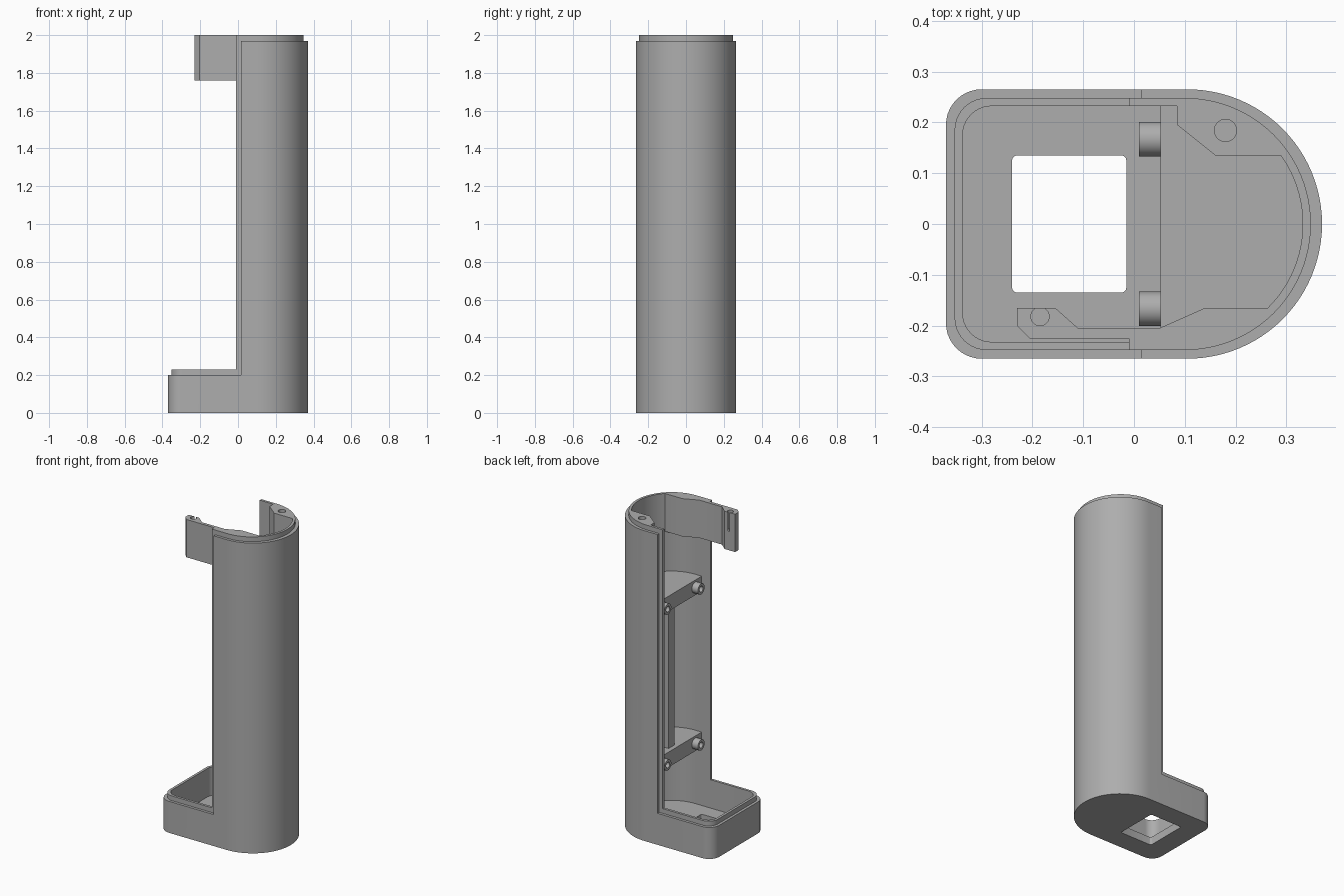
import bpy, bmesh, math

if "Cube" in bpy.data.objects:
    bpy.data.objects.remove(bpy.data.objects["Cube"])

grey = bpy.data.materials.new("matte grey")
grey.diffuse_color = (0.42, 0.42, 0.42, 1)
grey.use_nodes = True
grey.node_tree.nodes["Principled BSDF"].inputs["Base Color"].default_value = grey.diffuse_color


def prism(name, pts, z0, z1):
    """Extrude a counter-clockwise outline from z0 to z1."""
    bm = bmesh.new()
    face = bm.faces.new([bm.verts.new((x, y, z0)) for x, y in pts])
    top = bmesh.ops.extrude_face_region(bm, geom=[face])["geom"]
    for v in top:
        if isinstance(v, bmesh.types.BMVert):
            v.co.z = z1
    bmesh.ops.recalc_face_normals(bm, faces=bm.faces)
    me = bpy.data.meshes.new(name)
    bm.to_mesh(me)
    bm.free()
    ob = bpy.data.objects.new(name, me)
    me.materials.append(grey)
    bpy.context.collection.objects.link(ob)
    return ob


def boolean(ob, tool, op):
    """Apply a boolean and throw the tool away."""
    mod = ob.modifiers.new("cut", 'BOOLEAN')
    mod.operation, mod.solver, mod.object = op, 'EXACT', tool
    bpy.context.view_layer.objects.active = ob
    bpy.ops.object.modifier_apply(modifier=mod.name)
    bpy.data.objects.remove(tool, do_unlink=True)


def arc(cx, cy, r, a0, a1, n):
    return [(cx + r * math.cos(math.radians(a0 + (a1 - a0) * i / n)),
             cy + r * math.sin(math.radians(a0 + (a1 - a0) * i / n))) for i in range(n + 1)]


def outline(d):
    """Body plan, inset by d: half round on the right, rounded corners on the left."""
    r = 0.07 - d * 0.4
    x, y = -0.37 + d + r, 0.265 - d - r
    return (arc(0.105 if d == 0 else 0.1, 0, 0.265 - d, -90, 90, 48)
            + arc(x, y, r, 90, 180, 10) + arc(x, -y, r, 180, 270, 10))


def rect(x0, x1, y0, y1):
    return [(x0, y0), (x1, y0), (x1, y1), (x0, y1)]


def rounded(x0, x1, y0, y1, r):
    return (arc(x1 - r, y1 - r, r, 0, 90, 4) + arc(x0 + r, y1 - r, r, 90, 180, 4)
            + arc(x0 + r, y0 + r, r, 180, 270, 4) + arc(x1 - r, y0 + r, r, 270, 360, 4))


WALL = 0.033

# Hollow housing: tall half-round shell and low foot, with a stepped lip
housing = prism("housing", outline(0), 0, 1.97)
boolean(housing, prism("cutter", rect(-1, 0.015, -1, 1), 0.2, 3), 'DIFFERENCE')
lip = prism("lip", outline(0.017), 0.02, 2.0)
boolean(lip, prism("cutter", rect(-1, -0.01, -1, 1), 0.23, 3), 'DIFFERENCE')
boolean(housing, lip, 'UNION')
boolean(housing, prism("cavity", outline(WALL), 0.05, 3), 'DIFFERENCE')
boolean(housing, prism("opening", rounded(-0.24, -0.015, -0.135, 0.135, 0.01), -1, 1), 'DIFFERENCE')


def screw_block(name, pts, hole, r):
    """Block at the top that follows the inner wall and has a blind screw hole."""
    ob = prism(name, pts, 1.76, 2.0)
    boolean(ob, prism("limit", outline(WALL), 0, 3), 'INTERSECT')
    boolean(ob, prism("hole", arc(*hole, r, 0, 345, 23), 1.88, 3), 'DIFFERENCE')
    return ob


# Top clip arm and screw boss
arm = screw_block("clip_arm", [
    (-0.23, -0.165), (-0.23, -0.2), (-0.205, -0.225), (-0.01, -0.225), (-0.01, -0.3),
    (0.4, -0.3), (0.4, -0.165), (0.14, -0.165), (0.05, -0.205), (-0.11, -0.205),
    (-0.155, -0.165)], (-0.185, -0.182), 0.018)
boss = screw_block("screw_boss", [
    (0.085, 0.3), (0.085, 0.195), (0.16, 0.135), (0.4, 0.135), (0.4, 0.3)], (0.18, 0.184), 0.022)

# Inner shelves, each with two hollow pegs facing the opening
pegs = []
for label, z in (("lower", 0.47), ("upper", 1.46)):
    shelf = prism(label + "_shelf", rect(0.052, 0.5, -0.4, 0.4), z - 0.05, z + 0.046)
    boolean(shelf, prism("limit", outline(WALL), 0, 3), 'INTERSECT')
    for side, y in (("front", -0.167), ("back", 0.167)):
        peg = prism(f"{label}_{side}_peg", arc(0, 0, 0.034, 0, 348.75, 31), 0, 0.042)
        boolean(peg, prism("bore", arc(0, 0, 0.018, 0, 345, 23), 0.004, 1), 'DIFFERENCE')
        peg.rotation_euler = (0, -math.pi / 2, 0)
        peg.location = (0.052, y, z)
        pegs.append(peg)

# Post joining the shelves
prism("post", rect(0.08, 0.14, 0.0, 0.06), 0.516, 1.41)

# Smooth the round parts, keep the corners sharp
bpy.ops.object.select_all(action='DESELECT')
for ob in [housing, arm, boss] + pegs:
    ob.select_set(True)
bpy.context.view_layer.objects.active = housing
bpy.ops.object.shade_smooth_by_angle(angle=math.radians(30))
